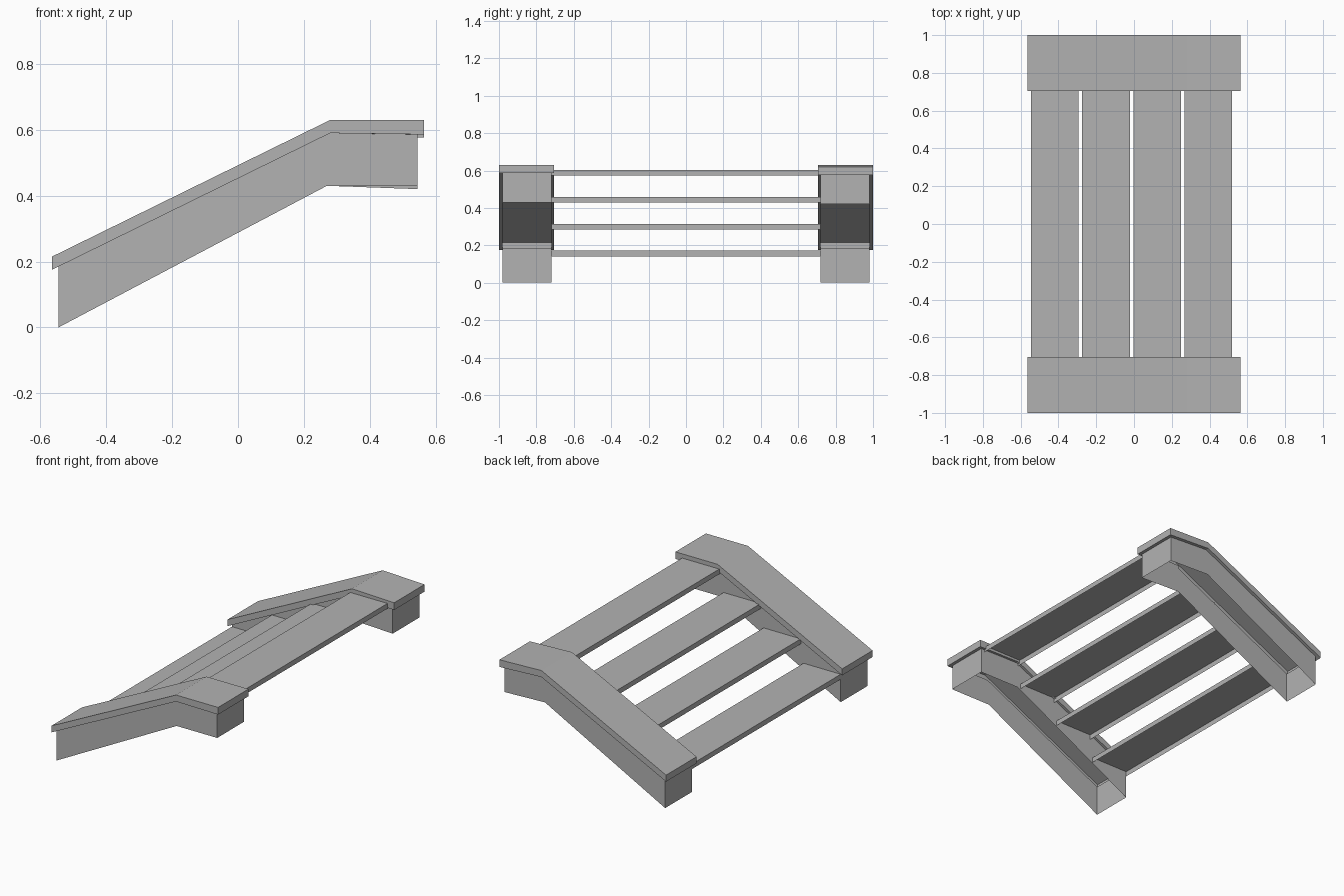
import bpy
import bmesh

cube = bpy.data.objects.get("Cube")
if cube:
    bpy.data.objects.remove(cube, do_unlink=True)

grey = bpy.data.materials.new("plain_grey")
grey.use_nodes = True
colour = (0.45, 0.45, 0.45, 1)
grey.diffuse_color = colour
grey.node_tree.nodes["Principled BSDF"].inputs["Base Color"].default_value = colour


def finish(name, bm):
    bmesh.ops.recalc_face_normals(bm, faces=bm.faces[:])
    mesh = bpy.data.meshes.new(name)
    bm.to_mesh(mesh)
    bm.free()
    mesh.materials.append(grey)
    obj = bpy.data.objects.new(name, mesh)
    bpy.context.collection.objects.link(obj)
    return obj


# Each level is a side outline (x, z) and its inner and outer width
WALL = (0.72, 0.98)
CAP = (0.705, 1.0)
LEVELS = [
    ([(-0.545, 0.0), (0.27, 0.43), (0.545, 0.43)], WALL),
    ([(-0.545, 0.185), (0.28, 0.59), (0.545, 0.586)], WALL),
    ([(-0.565, 0.175), (0.28, 0.59), (0.565, 0.586)], CAP),
    ([(-0.565, 0.215), (0.28, 0.63), (0.565, 0.63)], CAP),
]


def stringer(name, side, sag):
    """Bent channel, open underneath, with an overhanging cap."""
    bm = bmesh.new()
    rings = []
    for outline, (inner, outer) in LEVELS:
        pts = [(x, z - (sag if x > 0.5 else 0)) for x, z in outline]
        ring = [bm.verts.new((x, side * inner, z)) for x, z in pts]
        ring += [bm.verts.new((x, side * outer, z)) for x, z in reversed(pts)]
        rings.append(ring)
    for low, high in zip(rings, rings[1:]):
        for i in range(len(low)):
            j = (i + 1) % len(low)
            bm.faces.new((low[i], low[j], high[j], high[i]))
    top = rings[-1]
    for i in range(2):
        bm.faces.new((top[i], top[i + 1], top[4 - i], top[5 - i]))
    return finish(name, bm)


def tread(name, x0, x1, z0, z1):
    """Thin board, open underneath, spanning between the stringers."""
    bm = bmesh.new()
    bmesh.ops.create_cube(bm, size=1)
    for v in bm.verts:
        v.co.x = x1 if v.co.x > 0 else x0
        v.co.y *= 2 * WALL[0]
        v.co.z = z1 if v.co.z > 0 else z0
    bm.normal_update()
    under = [f for f in bm.faces if f.normal.z < -0.5]
    bmesh.ops.delete(bm, geom=under, context='FACES_ONLY')
    return finish(name, bm)


# Side stringers, the rear one dipping slightly at its upper end
stringer("front_stringer", -1, 0.0)
stringer("rear_stringer", 1, 0.01)

# Four treads, evenly rising
for i in range(4):
    x = -0.545 + i * 0.271
    z = 0.14 + i * 0.1443
    tread(f"tread_{i + 1}", x, x + 0.252, z, z + 0.031)
